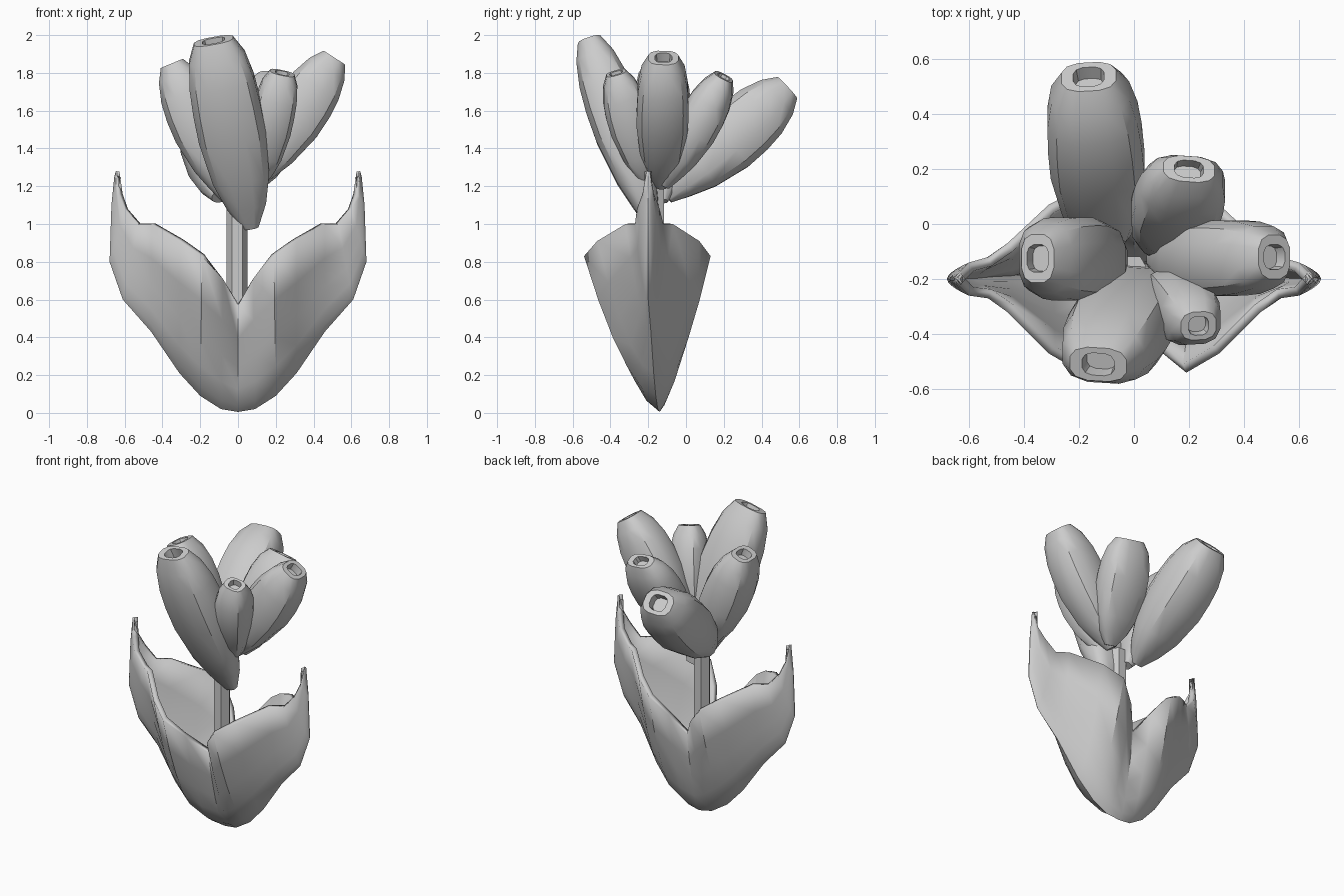
import bpy, bmesh, math
from mathutils import Vector

if "Cube" in bpy.data.objects:
    bpy.data.objects.remove(bpy.data.objects["Cube"])


def make_object(name, rings, closed, caps):
    """Skin a list of equal-length point rings into a smooth-shaded mesh."""
    bm = bmesh.new()
    vs = [[bm.verts.new(p) for p in r] for r in rings]
    n = len(rings[0])
    for a, b in zip(vs, vs[1:]):
        for i in range(n if closed else n - 1):
            j = (i + 1) % n
            bm.faces.new((a[i], a[j], b[j], b[i]))
    if caps:
        bm.faces.new(vs[0])
        bm.faces.new(vs[-1])
    bmesh.ops.remove_doubles(bm, verts=bm.verts, dist=0.0005)
    bmesh.ops.recalc_face_normals(bm, faces=bm.faces)
    me = bpy.data.meshes.new(name)
    bm.to_mesh(me)
    bm.free()
    ob = bpy.data.objects.new(name, me)
    bpy.context.collection.objects.link(ob)
    bpy.ops.object.select_all(action='DESELECT')
    ob.select_set(True)
    bpy.context.view_layer.objects.active = ob
    bpy.ops.object.shade_smooth_by_angle(angle=math.radians(35))
    return ob


# petals: boxy pods with a small square recess at the tip
# position along axis, width factor, depth factor
PROFILE = [(0, .22, .2), (.12, .58, .47), (.27, .84, .76), (.5, 1, .99), (.65, 1, 1),
           (.78, .96, .93), (.91, .83, .73), (1, .58, .45), (1, .33, .3), (.94, .3, .27)]


def soft(v):
    """Push a sine or cosine towards a rounded-box outline."""
    return math.copysign(abs(v) ** .72, v)


def petal(name, base, tip, half_width, half_depth, across, sides=12):
    base, tip, across = Vector(base), Vector(tip), Vector(across)
    axis = tip - base
    d = axis.normalized()
    side = (across - d * across.dot(d)).normalized()
    out = side.cross(d).normalized()
    rings = []
    for t, w, h in PROFILE:
        c = base + axis * t
        rings.append([c + side * (half_width * w * soft(math.cos(a))) + out * (half_depth * h * soft(math.sin(a)))
                      for a in (math.tau * (i + .5) / sides for i in range(sides))])
    return make_object(name, rings, True, True)


X, Y = (1, 0, 0), (0, 1, 0)
petal("petal_back", (-.1, -.1, 1.14), (-.165, .535, 1.72), .175, .175, X)
petal("petal_back_right", (.1, -.11, 1.2), (.2, .2, 1.78), .165, .12, X)
petal("petal_right", (.07, -.13, 1.2), (.51, -.12, 1.88), .14, .155, Y)
petal("petal_front_right", (.1, -.2, 1.2), (.235, -.37, 1.8), .115, .12, X)
petal("petal_front", (.07, -.17, .98), (-.13, -.51, 1.97), .185, .145, X)
petal("petal_left", (-.05, -.13, 1.12), (-.35, -.125, 1.85), .155, .145, Y)

# stem
make_object("stem", [[(-.005 + .055 * math.cos(a), -.165 + .055 * math.sin(a), z)
                      for a in (math.tau * i / 6 for i in range(6))]
                     for z in (.3, .6, 1.22)], True, True)

# leaves: one folded gutter, mirrored about x = 0
# keel x, keel z, rim x, rim z, rim front y, rim back y
STATIONS = [
    (0, .005, 0, .57, -.32, -.01),
    (.09, .02, .08, .71, -.45, .07),
    (.2, .09, .19, .83, -.54, .13),
    (.31, .21, .31, .91, -.47, .07),
    (.46, .43, .46, 1.0, -.32, -.07),
    (.61, .6, .53, 1.0, -.27, -.12),
    (.68, .8, .6, 1.08, -.26, -.14),
    (.67, 1.1, .63, 1.16, -.23, -.17),
    (.655, 1.25, .647, 1.28, -.21, -.19),
]
STEPS = 5
rings = []
for sign, rows in ((-1, STATIONS[:0:-1]), (1, STATIONS)):
    for kx, kz, rx, rz, yf, yb in rows:
        keel_y = -.14 - .06 * min(1, kx / .6)
        ring = []
        for i in range(-STEPS, STEPS + 1):
            s = abs(i) / STEPS
            y = keel_y + ((yf if i < 0 else yb) - keel_y) * s
            h = s ** 1.7
            ring.append((sign * (kx + (rx - kx) * h), y, kz + (rz - kz) * h))
        rings.append(ring)
leaves = make_object("leaves", rings, False, False)

# leaf thickness, growing towards the stem side
bm = bmesh.new()
bm.from_mesh(leaves.data)
lowest = min(bm.faces, key=lambda f: f.calc_center_median().z)
if lowest.normal.z > 0:
    bmesh.ops.reverse_faces(bm, faces=bm.faces)
bm.to_mesh(leaves.data)
bm.free()
thick = leaves.modifiers.new("thickness", 'SOLIDIFY')
thick.thickness = .035
thick.offset = -1
